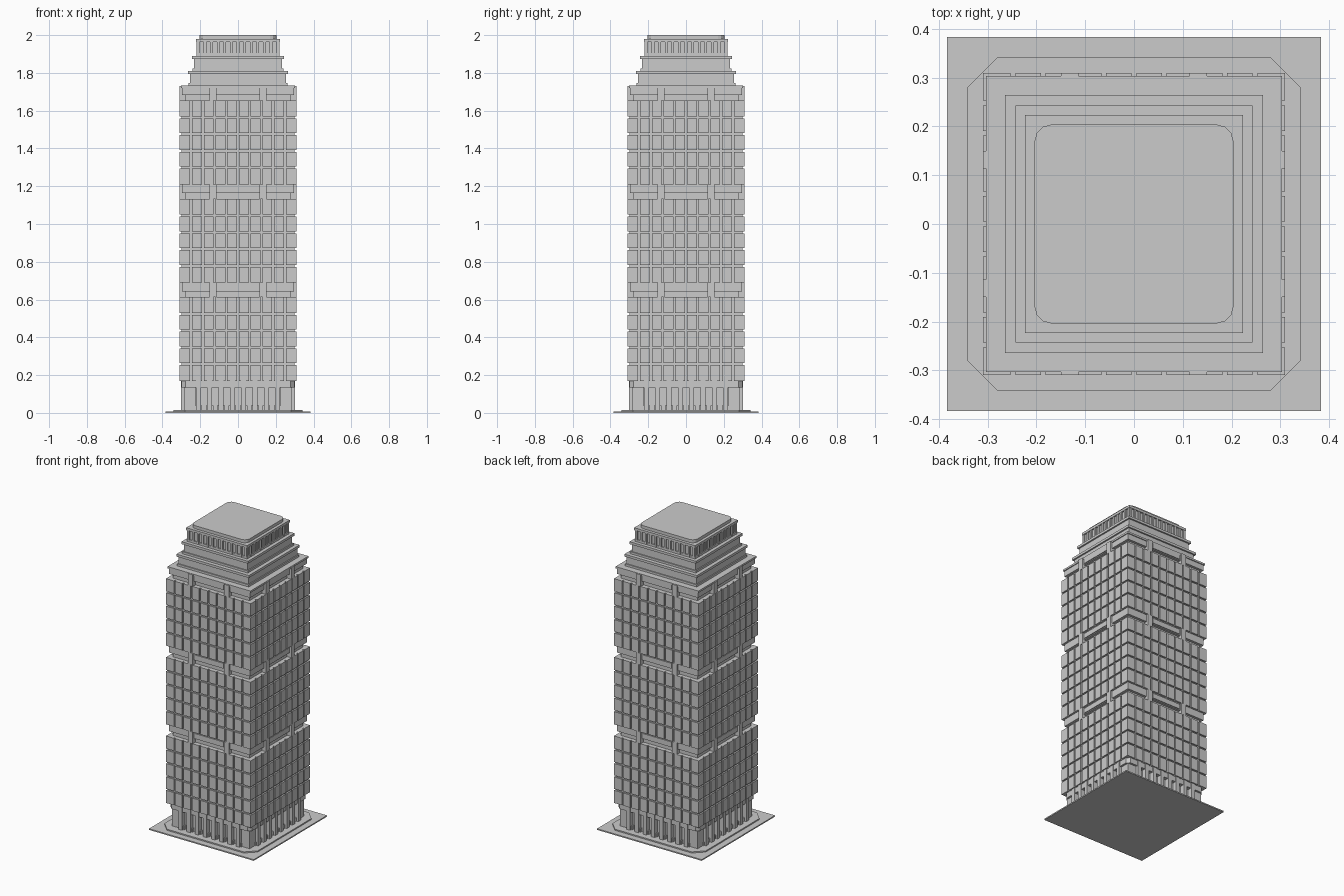
import bpy, bmesh
from math import pi
from mathutils import Matrix, Vector

if "Cube" in bpy.data.objects:
    bpy.data.objects.remove(bpy.data.objects["Cube"])

stone = bpy.data.materials.new("light_grey_stone")
stone.use_nodes = True
grey = (0.6, 0.6, 0.6, 1)
stone.diffuse_color = grey
stone.node_tree.nodes["Principled BSDF"].inputs["Base Color"].default_value = grey


def finish(name, bm):
    mesh = bpy.data.meshes.new(name)
    bmesh.ops.recalc_face_normals(bm, faces=bm.faces)
    bm.to_mesh(mesh)
    bm.free()
    mesh.materials.append(stone)
    obj = bpy.data.objects.new(name, mesh)
    bpy.context.collection.objects.link(obj)
    return obj


def add_box(bm, x0, x1, y0, y1, z0, z1):
    size = Matrix.Diagonal((x1 - x0, y1 - y0, z1 - z0, 1))
    centre = Matrix.Translation(((x0 + x1) / 2, (y0 + y1) / 2, (z0 + z1) / 2))
    return bmesh.ops.create_cube(bm, size=1, matrix=centre @ size)["verts"]


def slab(name, half, z0, z1, corner=0, segments=1):
    """Square slab with optional cut or rounded corners."""
    bm = bmesh.new()
    add_box(bm, -half, half, -half, half, z0, z1)
    if corner:
        upright = [e for e in bm.edges if abs(e.verts[0].co.z - e.verts[1].co.z) > 0.001]
        bmesh.ops.bevel(bm, geom=upright, offset=corner, segments=segments,
                        profile=0.5, affect='EDGES')
    return finish(name, bm)


def four_sides(name, boxes):
    """Boxes given for the front (x0, x1, inner, outer, z0, z1), repeated on every side."""
    bm = bmesh.new()
    for x0, x1, inner, outer, z0, z1 in boxes:
        for side in range(4):
            verts = add_box(bm, x0, x1, -outer, -inner, z0, z1)
            bmesh.ops.rotate(bm, verts=verts, cent=Vector(),
                             matrix=Matrix.Rotation(side * pi / 2, 3, 'Z'))
    return finish(name, bm)


def panel_grid(half, inner, outer, z0, z1, columns, rows, gap):
    """Cladding panels separated by open joints."""
    w, h = 2 * half / columns, (z1 - z0) / rows
    boxes = []
    for c in range(columns):
        left = -half + c * w + (0 if c == 0 else gap / 2)
        right = -half + (c + 1) * w - (0 if c == columns - 1 else gap / 2)
        for r in range(rows):
            low = z0 + r * h + (0 if r == 0 else gap / 2)
            high = z0 + (r + 1) * h - (0 if r == rows - 1 else gap / 2)
            boxes.append((left, right, inner, outer, low, high))
    return boxes


# Paving
slab("plaza", 0.383, 0, 0.008)
slab("plinth", 0.341, 0.008, 0.016, 0.06)

# Lobby with cut corners and a colonnade
slab("lobby_wall", 0.272, 0.016, 0.17, 0.03)
slab("lobby_lintel", 0.298, 0.135, 0.17, 0.02)
columns = []
for i in range(8):
    x = -0.21 + i * 0.06
    columns.append((x - 0.013, x + 0.013, 0.26, 0.303, 0.016, 0.17))
    columns.append((x - 0.02, x + 0.02, 0.26, 0.291, 0.016, 0.04))
four_sides("lobby_columns", columns)
slab("corner_piers", 0.291, 0.016, 0.14, 0.035).hide_render = False
bpy.data.objects.remove(bpy.data.objects["corner_piers"])
four_sides("corner_pier", [(s * 0.255 - 0.03, s * 0.255 + 0.03, 0.225, 0.285, 0.016, 0.14)
                           for s in (-1, 1)])

# Three clad office blocks, each topped by a recessed service band
for number, base in enumerate((0.17, 0.69, 1.21), 1):
    top = base + 0.443
    slab(f"block_core_{number}", 0.3, base, top)
    four_sides(f"block_cladding_{number}",
               panel_grid(0.31, 0.298, 0.31, base, top, 10, 5, 0.01))
    slab(f"band_recess_{number}", 0.28, top, top + 0.03)
    slab(f"band_beam_{number}", 0.297, top + 0.03, top + 0.077)
    four_sides(f"band_piers_{number}",
               [(s * 0.132 - 0.018, s * 0.132 + 0.018, 0.27, 0.31, top, top + 0.077)
                for s in (-1, 1)])
    four_sides(f"band_rails_{number}",
               [(-0.105, 0.105, 0.27, 0.303, top + 0.035, top + 0.068)])

# Stepped crown
slab("crown_parapet", 0.303, 1.72, 1.732)
for number, (half, low, high) in enumerate(
        ((0.265, 1.732, 1.81), (0.243, 1.81, 1.89), (0.223, 1.89, 1.98)), 1):
    slab(f"crown_tier_{number}", half - 0.01, low, high - 0.005)
    slab(f"crown_cornice_{number}", half, high - 0.016, high)
    slab(f"crown_footing_{number}", half - 0.003, low, low + 0.014)
ribs = [(-0.21 + i * 0.035 - 0.007, -0.21 + i * 0.035 + 0.007, 0.205, 0.221, 1.89, 1.97)
        for i in range(13)]
four_sides("crown_ribs", ribs)
slab("roof_cap", 0.204, 1.98, 2.0, 0.035, 3)
